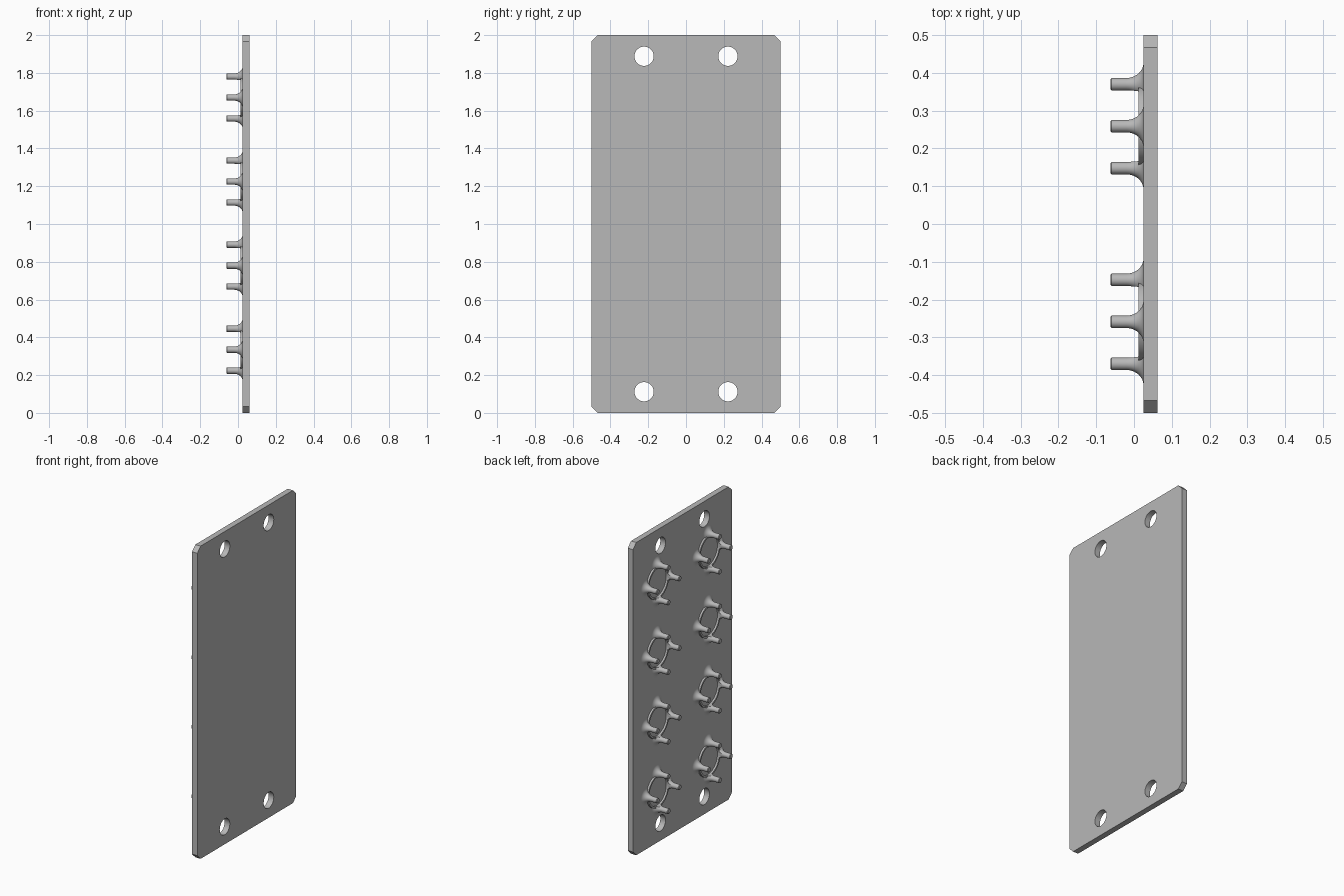
import bpy, bmesh
from math import pi, cos, sin
from mathutils import Matrix, Vector

if "Cube" in bpy.data.objects:
    bpy.data.objects.remove(bpy.data.objects["Cube"])

grey = bpy.data.materials.new("plain grey")
grey.use_nodes = True
COLOUR = (0.48, 0.48, 0.48, 1)
grey.diffuse_color = COLOUR
grey.node_tree.nodes["Principled BSDF"].inputs["Base Color"].default_value = COLOUR

BACK, FACE, TIP = 0.062, 0.025, -0.062      # plate outer side, peg side, peg ends
PEG_R, FLARE, PEG_RING, INNER = 0.0165, 0.04, 0.111, 0.0945


def new_object(name, bm):
    bmesh.ops.recalc_face_normals(bm, faces=bm.faces)
    mesh = bpy.data.meshes.new(name)
    bm.to_mesh(mesh)
    bm.free()
    mesh.materials.append(grey)
    obj = bpy.data.objects.new(name, mesh)
    bpy.context.collection.objects.link(obj)
    return obj


def loop_edges(bm, points):
    verts = [bm.verts.new(p) for p in points]
    return [bm.edges.new((v, verts[i - 1])) for i, v in enumerate(verts)]


def circle(x, y, z, r, n):
    return [(x, y + r * cos(2 * pi * i / n), z + r * sin(2 * pi * i / n)) for i in range(n)]


def revolve(bm, profile, y, z, steps):
    """Spin a profile of (x, radius) points about an axis along x."""
    verts = [bm.verts.new((x, y + r, z)) for x, r in profile]
    edges = [bm.edges.new(pair) for pair in zip(verts, verts[1:])]
    geom = bmesh.ops.spin(bm, geom=verts + edges, cent=(0, y, z), axis=(1, 0, 0),
                          angle=2 * pi, steps=steps, use_duplicate=False)
    bmesh.ops.remove_doubles(bm, verts=bm.verts, dist=1e-5)


def smooth(obj):
    bpy.ops.object.select_all(action='DESELECT')
    obj.select_set(True)
    bpy.context.view_layer.objects.active = obj
    bpy.ops.object.shade_smooth_by_angle(angle=0.6)


# Plate with chamfered corners and four mounting holes
bm = bmesh.new()
c = 0.033
corners = []
for sy, sz in ((1, 1), (-1, 1), (-1, -1), (1, -1)):
    pair = [(FACE, sy * 0.5, 1 + sz * (1 - c)), (FACE, sy * (0.5 - c), 1 + sz)]
    corners += pair if sy * sz > 0 else pair[::-1]
edges = loop_edges(bm, corners)
for y in (-0.222, 0.222):
    for z in (0.112, 1.888):
        edges += loop_edges(bm, circle(FACE, y, z, 0.051, 40))
bmesh.ops.triangle_fill(bm, edges=edges, use_beauty=True, normal=(-1, 0, 0))
out = bmesh.ops.extrude_face_region(bm, geom=bm.faces[:])
bmesh.ops.translate(bm, vec=(BACK - FACE, 0, 0),
                    verts=[g for g in out["geom"] if isinstance(g, bmesh.types.BMVert)])
plate = new_object("plate", bm)
smooth(plate)

# Four flared pegs in a diamond
profile = [(TIP, 0), (TIP, PEG_R - 0.003), (TIP + 0.003, PEG_R)]
for i in range(11):
    a = pi / 2 * i / 10
    profile.append((FACE - 0.045 * (1 - sin(a)), PEG_R + FLARE * (1 - cos(a))))
profile += [(FACE + 0.005, PEG_R + FLARE), (FACE + 0.005, 0)]
bm = bmesh.new()
for i in range(4):
    a = i * pi / 2
    revolve(bm, profile, PEG_RING * cos(a), PEG_RING * sin(a), 32)
pegs = new_object("peg_cluster", bm)

# Clear the flares inside the peg circle
bm = bmesh.new()
revolve(bm, [(-0.1, 0), (-0.1, INNER), (0.05, INNER), (0.05, 0)], 0, 0, 72)
cutter = new_object("peg_clearance_cutter", bm)
cutter.hide_render = True
mod = pegs.modifiers.new("clearance", 'BOOLEAN')
mod.operation, mod.solver, mod.object = 'DIFFERENCE', 'EXACT', cutter
bpy.context.view_layer.update()
cut = bpy.data.meshes.new_from_object(pegs.evaluated_get(bpy.context.evaluated_depsgraph_get()))
pegs.modifiers.clear()
pegs.data = cut
bpy.data.objects.remove(cutter)
smooth(pegs)

# Low ring joining the pegs
bm = bmesh.new()
low, high, outer = FACE + 0.004, 0.0125, 0.106
revolve(bm, [(low, INNER), (high, INNER), (high, outer), (low, outer), (low, INNER)], 0, 0, 72)
ring = new_object("peg_ring", bm)
smooth(ring)

# Two columns of four clusters
spots = [Vector((0, y, 1.002 + k * 0.2225)) for y in (-0.259, 0.259) for k in (-3, -1, 1, 3)]
for part in (pegs, ring):
    for i, spot in enumerate(spots):
        obj = part if i == 0 else part.copy()
        if i:
            bpy.context.collection.objects.link(obj)
        obj.location = spot
